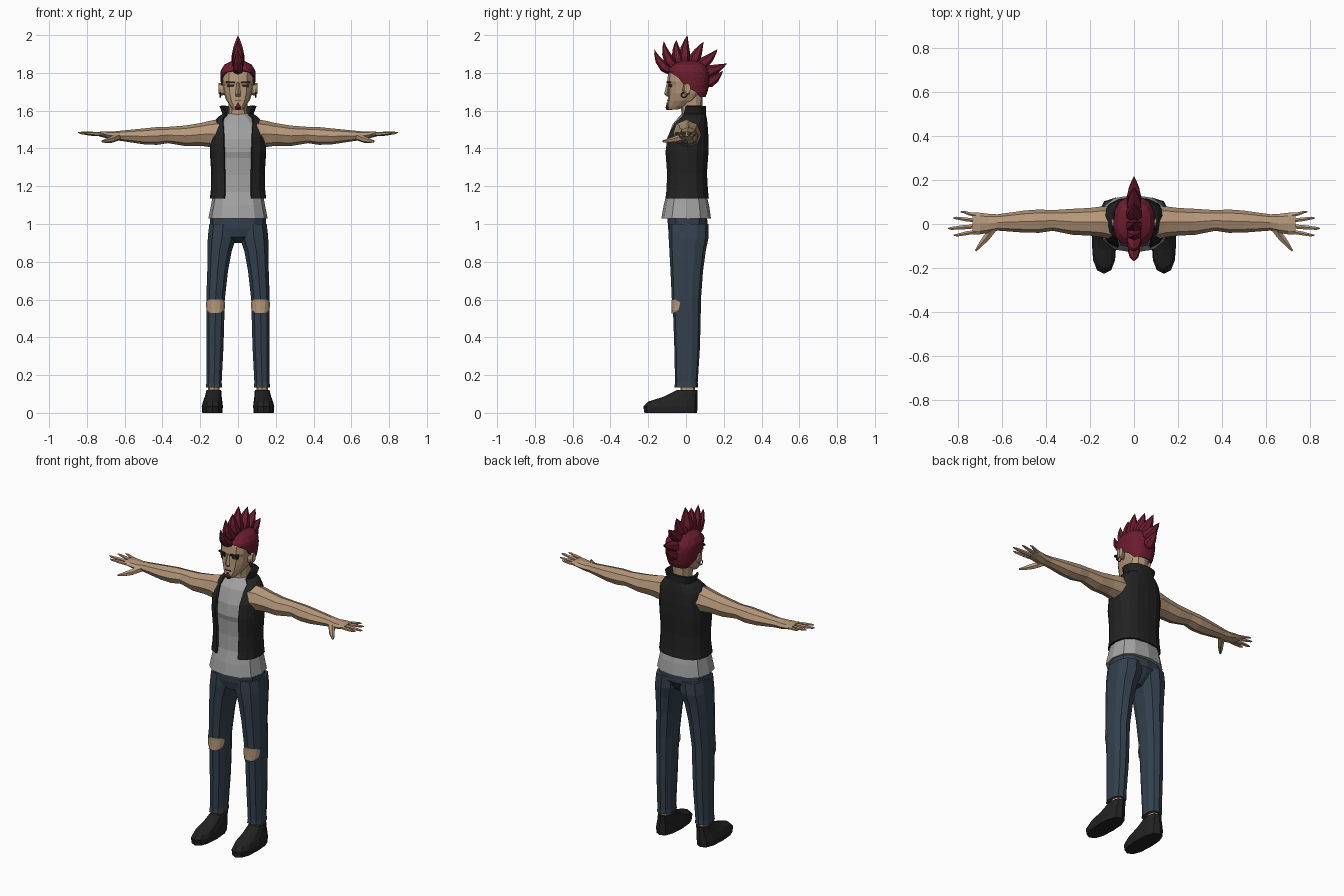
import bpy, bmesh
from math import sin, cos, pi, copysign
from mathutils import Vector as V


def material(name, r, g, b):
    m = bpy.data.materials.new(name)
    m.diffuse_color = (r, g, b, 1)
    return m


SKIN = material("skin", .46, .31, .19)
HAIR = material("hair", .15, .012, .028)
BLACK = material("black_cloth", .016, .016, .017)
GREY = material("grey_cloth", .36, .36, .36)
DENIM = material("denim", .033, .052, .075)
DARK = material("dark_detail", .03, .02, .018)


def loft(name, rings, mat, n=12, power=.8, caps=(True, True), mirror=False, thick=0):
    """Skin rings of (centre, half axis U, half axis V, start angle, end angle)."""
    bm = bmesh.new()
    pw = lambda s: copysign(abs(s) ** power, s) if abs(s) > 1e-6 else 0
    loops = []
    for c, u, v, a0, a1 in rings:
        ang = [a0 + (a1 - a0) * i / n for i in range(n + 1)]
        loops.append([bm.verts.new(V(c) + V(u) * pw(sin(a)) - V(v) * pw(cos(a))) for a in ang])
    for A, B in zip(loops, loops[1:]):
        for i in range(n):
            bm.faces.new((A[i], A[i + 1], B[i + 1], B[i]))
    for flag, L in zip(caps, (loops[0], loops[-1])):
        if flag:
            bm.faces.new(L)
    bmesh.ops.remove_doubles(bm, verts=bm.verts, dist=1e-5)
    bmesh.ops.recalc_face_normals(bm, faces=bm.faces)
    me = bpy.data.meshes.new(name)
    bm.to_mesh(me)
    bm.free()
    me.materials.append(mat)
    ob = bpy.data.objects.new(name, me)
    bpy.context.collection.objects.link(ob)
    if thick:
        s = ob.modifiers.new("thickness", 'SOLIDIFY')
        s.thickness, s.offset = thick, 0
    if mirror:
        ob.modifiers.new("mirror", 'MIRROR').use_mirror_merge = False
    return ob


def up(z, cx, y0, y1, rx, a0=0, a1=2 * pi):
    """Horizontal ring, angle 0 at the front."""
    return ((cx, (y0 + y1) / 2, z), (rx, 0, 0), (0, (y1 - y0) / 2, 0), a0, a1)


def side(x, cy, cz, ry, rz):
    """Ring across the x axis."""
    return ((x, cy, cz), (0, ry, 0), (0, 0, rz), 0, 2 * pi)


def box(name, loc, size, mat, rot=0):
    bpy.ops.mesh.primitive_cube_add(size=1, location=loc, rotation=(0, 0, rot))
    ob = bpy.context.object
    ob.name, ob.scale = name, size
    ob.data.materials.append(mat)


# Shoes and ankles
loft("shoe", [up(0, .136, -.22, .058, .053), up(.035, .136, -.226, .062, .056),
              up(.06, .134, -.20, .062, .051), up(.085, .131, -.12, .06, .045),
              up(.12, .128, -.05, .06, .039)], BLACK, mirror=True)
loft("ankle", [up(.08, .128, -.03, .05, .03), up(.2, .128, -.03, .045, .03)], SKIN, 8, mirror=True)

# Trousers
leg = [(.135, .127, -.062, .064, .045), (.16, .127, -.058, .062, .042), (.35, .122, -.062, .074, .047),
       (.52, .12, -.068, .078, .05), (.6, .119, -.075, .079, .051), (.75, .108, -.082, .09, .057),
       (.86, .097, -.088, .105, .067), (.93, .084, -.092, .12, .079), (1.0, .078, -.09, .118, .077)]
loft("trouser_leg", [up(*r) for r in leg], DENIM, 10, mirror=True)
loft("trouser_hips", [up(.9, 0, -.03, .05, .03), up(.93, 0, -.085, .085, .09), up(.98, 0, -.096, .115, .148),
                      up(1.06, 0, -.098, .11, .148)], DENIM)
loft("knee_hole", [up(z, .119, -.077, .081, .053, -s, s) for z, s in
                   ((.525, .45), (.545, 1.1), (.585, 1.25), (.6, .8))],
     SKIN, 6, caps=(False, False), mirror=True)

# Shirt
shirt = [(1.03, -.13, .132, .157), (1.1, -.118, .122, .143), (1.17, -.1, .105, .13), (1.26, -.096, .098, .129),
         (1.35, -.1, .102, .134), (1.38, -.108, .107, .138), (1.45, -.1, .107, .136), (1.53, -.07, .1, .12),
         (1.57, -.035, .09, .07), (1.585, -.02, .085, .06)]
loft("shirt", [up(z, 0, a, b, r) for z, a, b, r in shirt], GREY)

# Open sleeveless vest with a standing collar
vest = [(1.135, -.112, .115, .143, .43), (1.18, -.106, .11, .138, .43), (1.27, -.103, .105, .136, .45),
        (1.38, -.112, .113, .143, .44), (1.46, -.102, .113, .142, .46), (1.53, -.066, .108, .128, .55),
        (1.56, -.04, .104, .105, .75), (1.58, -.025, .1, .077, .8), (1.625, -.02, .1, .092, .95)]
loft("vest", [up(z, 0, a, b, r, g, 2 * pi - g) for z, a, b, r, g in vest], BLACK, 14,
     caps=(False, False), thick=.012)

# Arms, palms and fingers
arm = [(.1, .005, 1.472, .077, .083), (.145, .01, 1.477, .07, .07), (.2, .01, 1.474, .063, .06),
       (.28, .01, 1.467, .059, .054), (.37, .016, 1.471, .047, .043), (.43, .013, 1.466, .053, .047),
       (.5, .011, 1.464, .05, .042), (.62, .007, 1.467, .037, .027), (.66, .003, 1.467, .043, .023),
       (.7, .002, 1.473, .049, .018), (.735, .003, 1.476, .05, .012)]
loft("arm", [side(*r) for r in arm], SKIN, 8, 1, mirror=True)
for name, y0, x1, y1, r in (("index", -.034, .82, -.051, .01), ("middle", -.01, .846, -.02, .011),
                            ("ring", .015, .823, .027, .01), ("little", .038, .79, .055, .009)):
    loft(name + "_finger", [side(.71, y0, 1.474, r, r),
                            side((.71 + x1) / 2, (y0 + y1) / 2, 1.478, r, r),
                            side(x1 - .015, y1, 1.482, r * .7, r * .6),
                            side(x1, y1, 1.484, r * .25, r * .2)], SKIN, 6, 1, mirror=True)
loft("thumb", [((x, y, z), (r * .7, r * .7, 0), (0, 0, r), 0, 2 * pi) for x, y, z, r in
               ((.635, -.01, 1.463, .022), (.668, -.058, 1.448, .018), (.695, -.09, 1.441, .013),
                (.72, -.122, 1.438, .005))], SKIN, 6, 1, mirror=True)

# Neck and head
loft("neck", [up(1.54, 0, -.025, .085, .055), up(1.6, 0, -.025, .085, .05),
              up(1.7, 0, -.035, .09, .055)], SKIN, 10)
head = [(1.607, -.093, -.04, .028), (1.625, -.1, .01, .042), (1.655, -.097, .06, .062), (1.69, -.095, .085, .075),
        (1.735, -.093, .1, .082), (1.755, -.1, .105, .085), (1.8, -.094, .108, .083), (1.835, -.065, .09, .068),
        (1.85, -.03, .06, .03)]
loft("head", [up(z, 0, a, b, r) for z, a, b, r in head], SKIN)

# Face
loft("nose", [up(1.75, 0, -.1, -.085, .007), up(1.688, 0, -.116, -.085, .014),
              up(1.676, 0, -.103, -.085, .012)], SKIN, 4, 1)
for s in (-1, 1):
    box("eye", (s * .039, -.084, 1.732), (.034, .012, .013), DARK, s * .22)
    box("eyebrow", (s * .04, -.091, 1.751), (.046, .016, .009), DARK, s * .22)
    bpy.ops.mesh.primitive_torus_add(major_segments=12, minor_segments=4, major_radius=.014, minor_radius=.003,
                                     location=(s * .094, -.01, 1.683), rotation=(0, pi / 2, 0))
    bpy.context.object.name = "earring"
    bpy.context.object.data.materials.append(DARK)
box("mouth", (0, -.096, 1.652), (.036, .008, .004), DARK)
loft("goatee", [up(1.642, 0, -.102, -.09, .003), up(1.616, 0, -.108, -.085, .02),
                up(1.603, 0, -.103, -.07, .014)], HAIR, 6, 1)
loft("ear", [side(.07, -.005, 1.71, .014, .026), side(.092, .003, 1.713, .02, .034),
             side(.102, .008, 1.718, .017, .028)], SKIN, 8, 1, mirror=True)

# Short hair cap, cut away around the face
cap = [(1.675, -.07, .1, .072, .9), (1.7, -.085, .11, .08, 1.25), (1.735, -.095, .118, .086, 1.7),
       (1.775, -.1, .121, .09, 1.95), (1.803, -.1, .119, .09, 2.5), (1.815, -.094, .115, .087, pi),
       (1.84, -.07, .098, .072, pi), (1.86, -.035, .065, .032, pi)]
loft("hair_cap", [up(z, 0, a, b, r, pi - s, pi + s) for z, a, b, r, s in cap], HAIR, 14,
     caps=(False, True), thick=.008)


# Mohawk of curved, flattened spikes
def spike(root, bend, tip, w, h):
    r, b, t = (V((0, *p)) for p in (root, bend, tip))
    rings = []
    for k, s in ((0, .75), (.3, 1), (.6, .7), (.85, .3), (1, 0)):
        c = r * (1 - k) ** 2 + b * 2 * k * (1 - k) + t * k * k
        d = ((b - r) * (1 - k) + (t - b) * k).normalized()
        rings.append((c, (w * s, 0, 0), V((0, -d.z, d.y)) * h * s, 0, 2 * pi))
    loft("mohawk_spike", rings, HAIR, 6, 1)


for args in (((-.075, 1.805), (-.15, 1.84), (-.167, 1.925), .032, .027),
             ((-.055, 1.825), (-.115, 1.88), (-.117, 1.968), .036, .03),
             ((-.03, 1.835), (-.06, 1.91), (-.05, 1.975), .038, .03),
             ((-.005, 1.84), (-.015, 1.92), (.008, 2.0), .04, .032),
             ((.03, 1.84), (.055, 1.9), (.093, 1.965), .04, .032),
             ((.055, 1.825), (.12, 1.865), (.167, 1.925), .038, .032),
             ((.075, 1.795), (.15, 1.81), (.217, 1.85), .038, .034),
             ((.095, 1.745), (.15, 1.755), (.195, 1.81), .032, .032)):
    spike(*args)
